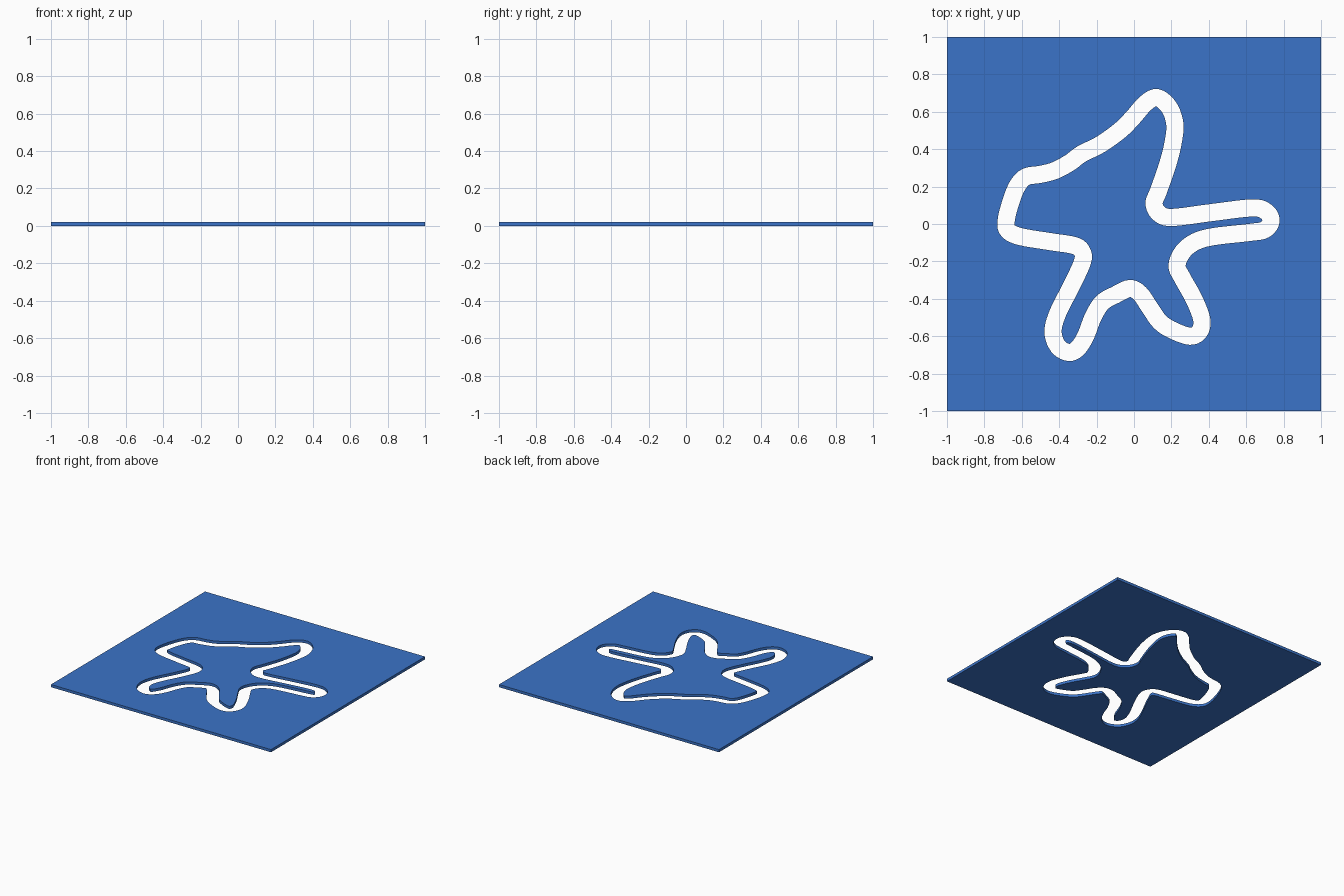
import bpy, bmesh
from mathutils import Vector

if "Cube" in bpy.data.objects:
    bpy.data.objects.remove(bpy.data.objects["Cube"])

HALF_SLOT = 0.046
THICKNESS = 0.022

# Centre line of the closed winding slot, clockwise from the top arm
PATH = [(.123, .676), (.187, .625), (.218, .537), (.21, .44), (.18, .318), (.13, .174),
        (.107, .11), (.134, .056), (.203, .035), (.406, .06), (.63, .086), (.706, .067),
        (.733, .017), (.70, -.03), (.62, -.045), (.428, -.067), (.33, -.094), (.262, -.147),
        (.23, -.222), (.257, -.286), (.32, -.40), (.362, -.51), (.35, -.575), (.30, -.60),
        (.21, -.57), (.14, -.525), (.086, -.45), (.032, -.372), (-.023, -.345), (-.096, -.377),
        (-.17, -.42), (-.22, -.50), (-.257, -.596), (-.30, -.664), (-.348, -.687),
        (-.406, -.655), (-.433, -.575), (-.406, -.473), (-.33, -.323), (-.275, -.20),
        (-.278, -.147), (-.32, -.115), (-.45, -.094), (-.61, -.067), (-.674, -.035),
        (-.684, .013), (-.663, .104), (-.626, .20), (-.578, .252), (-.503, .265),
        (-.422, .286), (-.342, .329), (-.28, .375), (-.18, .425), (-.075, .50),
        (-.005, .57), (.06, .644)]


def smooth_loop(points, steps=5):
    """Closed Catmull-Rom loop through the points."""
    p = [Vector(q) for q in points]
    n, out = len(p), []
    for i in range(n):
        a, b, c, d = p[i - 1], p[i], p[(i + 1) % n], p[(i + 2) % n]
        for k in range(steps):
            t = k / steps
            out.append(0.5 * (2 * b + (c - a) * t + (2 * a - 5 * b + 4 * c - d) * t * t
                              + (3 * b - a - 3 * c + d) * t ** 3))
    return out


def offset_loop(loop, dist):
    """Parallel loop, leaving out points that fold back at tight bends."""
    out, n = [], len(loop)
    for i, q in enumerate(loop):
        tangent = (loop[(i + 1) % n] - loop[i - 1]).normalized()
        r = q + Vector((-tangent.y, tangent.x)) * dist
        if min((r - s).length for s in loop) > abs(dist) * 0.97:
            out.append(r)
    return out


# Flat plate outline with the slot, filled and thickened
centre = smooth_loop(PATH)
outlines = [[(-1, -1), (1, -1), (1, 1), (-1, 1)],
            offset_loop(centre, HALF_SLOT), offset_loop(centre, -HALF_SLOT)]
curve = bpy.data.curves.new("slotted_plate", 'CURVE')
curve.dimensions = '2D'
curve.fill_mode = 'BOTH'
curve.extrude = THICKNESS / 2
for outline in outlines:
    spline = curve.splines.new('POLY')
    spline.points.add(len(outline) - 1)
    for point, q in zip(spline.points, outline):
        point.co = (q[0], q[1], 0, 1)
    spline.use_cyclic_u = True
source = bpy.data.objects.new("plate_outline", curve)
bpy.context.collection.objects.link(source)
bpy.context.view_layer.update()

# Plate mesh: welded walls and faces
mesh = bpy.data.meshes.new_from_object(
    source.evaluated_get(bpy.context.evaluated_depsgraph_get()))
bpy.data.objects.remove(source)
bm = bmesh.new()
bm.from_mesh(mesh)
bmesh.ops.remove_doubles(bm, verts=bm.verts, dist=1e-5)
bmesh.ops.translate(bm, verts=bm.verts, vec=(0, 0, THICKNESS / 2))
bmesh.ops.recalc_face_normals(bm, faces=bm.faces)
for face in bm.faces:
    face.smooth = False
bm.to_mesh(mesh)
bm.free()
plate = bpy.data.objects.new("slotted_plate", mesh)
bpy.context.collection.objects.link(plate)

# Blue finish
blue = bpy.data.materials.new("blue")
blue.diffuse_color = (0.044, 0.174, 0.578, 1)
blue.use_nodes = True
blue.node_tree.nodes["Principled BSDF"].inputs["Base Color"].default_value = blue.diffuse_color
mesh.materials.clear()
mesh.materials.append(blue)
